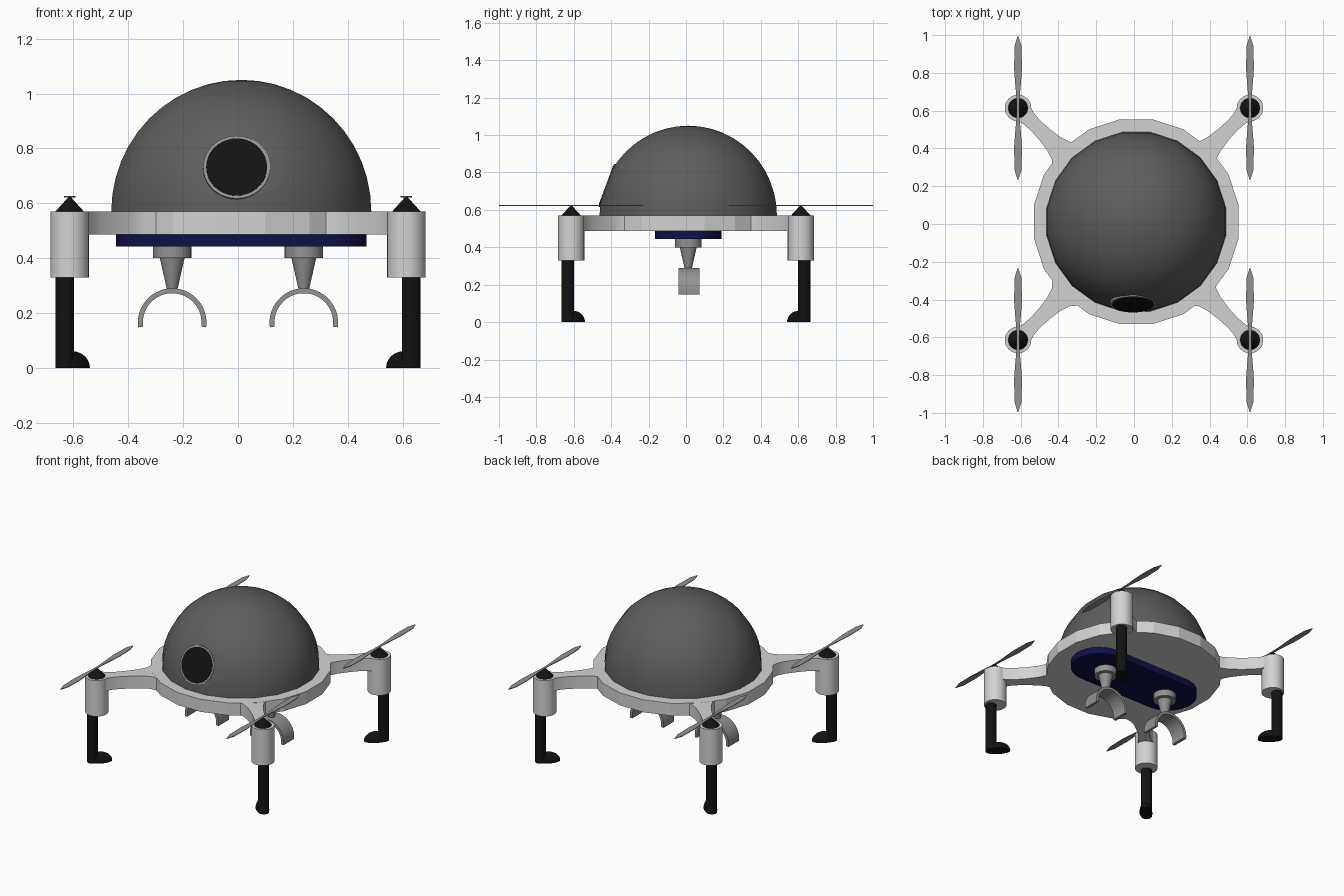
import bpy
import bmesh
import math
from mathutils import Matrix, Vector

old = bpy.data.objects.get("Cube")
if old:
    bpy.data.objects.remove(old, do_unlink=True)


def material(name, r, g, b):
    m = bpy.data.materials.new(name)
    m.use_nodes = True
    m.diffuse_color = (r, g, b, 1)
    m.node_tree.nodes["Principled BSDF"].inputs["Base Color"].default_value = (r, g, b, 1)
    return m


LIGHT = material("light grey", 0.65, 0.65, 0.65)
MID = material("mid grey", 0.29, 0.29, 0.29)
DARK = material("dark grey", 0.11, 0.11, 0.11)
BLACK = material("black", 0.006, 0.006, 0.006)
NAVY = material("navy blue", 0.005, 0.005, 0.065)


def finish(bm, name, mat, smooth=True):
    bmesh.ops.recalc_face_normals(bm, faces=bm.faces)
    mesh = bpy.data.meshes.new(name)
    bm.to_mesh(mesh)
    bm.free()
    mesh.materials.append(mat)
    ob = bpy.data.objects.new(name, mesh)
    bpy.context.collection.objects.link(ob)
    if smooth:
        bpy.ops.object.select_all(action="DESELECT")
        ob.select_set(True)
        bpy.context.view_layer.objects.active = ob
        bpy.ops.object.shade_smooth_by_angle(angle=math.radians(35))
    return ob


def cone(name, mat, x, y, z0, z1, r0, r1, sides=32, smooth=True, turn=0.0):
    bm = bmesh.new()
    place = Matrix.Translation((x, y, (z0 + z1) / 2)) @ Matrix.Rotation(turn, 4, "Z")
    bmesh.ops.create_cone(bm, cap_ends=True, segments=sides, radius1=r0,
                          radius2=r1, depth=z1 - z0, matrix=place)
    return finish(bm, name, mat, smooth)


def prism(name, mat, outline, low, high, place=Matrix(), smooth=True):
    """Extrude a flat outline from low to high, then place it."""
    bm = bmesh.new()
    face = bm.faces.new([bm.verts.new((x, y, low)) for x, y in outline])
    top = bmesh.ops.extrude_face_region(bm, geom=[face])["geom"]
    bmesh.ops.translate(bm, vec=(0, 0, high - low),
                        verts=[v for v in top if isinstance(v, bmesh.types.BMVert)])
    bm.transform(place)
    return finish(bm, name, mat, smooth)


def arc(cx, cy, r, start, end, steps):
    angles = [math.radians(start + (end - start) * i / steps) for i in range(steps + 1)]
    return [(cx + r * math.cos(a), cy + r * math.sin(a)) for a in angles]


def both_sides(half):
    return half + [(x, -y) for x, y in reversed(half) if y]


C = 0.012            # centre offset of the body
DECK_LOW, DECK_TOP = 0.487, 0.57
SIDES = 20
HALF_STEP = math.pi / SIDES

# Deck under the dome
cone("deck", LIGHT, C, C, DECK_LOW, DECK_TOP, 0.549, 0.549, SIDES, False, HALF_STEP)

# Dome, cut flat where the port sits
port_dir = Vector((0, -0.938, 0.347)).normalized()
dome_mid = Vector((C, C, DECK_TOP))
bm = bmesh.new()
bmesh.ops.create_uvsphere(bm, u_segments=SIDES, v_segments=24, radius=0.48,
                          matrix=Matrix.Translation(dome_mid) @ Matrix.Rotation(HALF_STEP, 4, "Z"))
for point, normal in ((dome_mid, Vector((0, 0, -1))),
                      (dome_mid + port_dir * 0.463, port_dir)):
    cut = bmesh.ops.bisect_plane(bm, geom=bm.verts[:] + bm.edges[:] + bm.faces[:],
                                 plane_co=point, plane_no=normal, clear_outer=True)
    rim = [e for e in cut["geom_cut"] if isinstance(e, bmesh.types.BMEdge)]
    bmesh.ops.holes_fill(bm, edges=rim)
finish(bm, "dome", DARK)

# Port: pale rim with a black lens
port_place = (Matrix.Translation((-0.005, C, DECK_TOP))
              @ port_dir.to_track_quat("Z", "Y").to_matrix().to_4x4())
prism("port_rim", MID, arc(0, 0, 0.122, 0, 350, 35), 0.43, 0.467, port_place)
prism("port_lens", BLACK, arc(0, 0, 0.111, 0, 350, 35), 0.462, 0.469, port_place)

# Belly plate with round ends
ends = arc(0.279, 0, 0.178, -90, 90, 16) + arc(-0.279, 0, 0.178, 90, 270, 16)
prism("belly_plate", NAVY, ends, 0.443, DECK_LOW, Matrix.Translation((C, C, 0)))

# Two grippers
claw = arc(0, 0, 0.125, -8, 188, 28) + arc(0, 0, 0.107, 188, -8, 28)
for side, x in (("right", -0.24), ("left", 0.24)):
    cone(side + "_gripper_base", MID, x, C, 0.4, 0.443, 0.07, 0.07)
    cone(side + "_gripper_neck", MID, x, C, 0.28, 0.4, 0.018, 0.045)
    prism(side + "_gripper_claw", MID, claw, -0.056, 0.056,
          Matrix.Translation((x, 0.016, 0.165)) @ Matrix.Rotation(math.pi / 2, 4, "X"))

# Four corners: arm, pod, rotor, leg and foot
arm = both_sides([(0.45, 0.13), (0.51, 0.1), (0.55, 0.066), (0.6, 0.05),
                  (0.67, 0.04), (0.74, 0.036), (0.79, 0.04), (0.85, 0.06)])
half_blade = [(0, 0.007), (0.06, 0.009), (0.14, 0.016), (0.21, 0.021),
              (0.33, 0.018), (0.385, 0)]
blade = both_sides([(-x, w) for x, w in reversed(half_blade[1:])] + half_blade)
POD, LEG, FOOT = 0.614, 0.632, 0.602

for sx, side in ((-1, "right"), (1, "left")):
    for sy, end in ((-1, "front"), (1, "back")):
        name = end + "_" + side + "_"
        x, y = sx * POD, sy * POD
        turn = Matrix.Rotation(math.atan2(sy, sx), 4, "Z")
        prism(name + "arm", LIGHT, arm, DECK_LOW, DECK_TOP - 0.0005, turn)
        cone(name + "pod", LIGHT, x, y, 0.33, DECK_TOP, 0.07, 0.07)
        cone(name + "rotor_hub", BLACK, x, y, DECK_TOP, 0.625, 0.052, 0.002)
        prism(name + "rotor_blade", MID, blade, 0.622, 0.626,
              Matrix.Translation((x, y, 0)) @ Matrix.Rotation(math.pi / 2, 4, "Z"))
        cone(name + "leg", BLACK, sx * LEG, sy * LEG, 0, 0.335, 0.034, 0.034, 24)

        # Foot: a half ellipsoid pointing inwards
        bm = bmesh.new()
        bmesh.ops.create_uvsphere(bm, u_segments=24, v_segments=16, radius=1)
        cut = bmesh.ops.bisect_plane(bm, geom=bm.verts[:] + bm.edges[:] + bm.faces[:],
                                     plane_co=(0, 0, 0), plane_no=(0, 0, -1), clear_outer=True)
        bmesh.ops.holes_fill(bm, edges=[e for e in bm.edges if e.is_boundary])
        bm.transform(Matrix.Translation((sx * FOOT, sy * FOOT, 0)) @ turn
                     @ Matrix.Diagonal((0.078, 0.04, 0.06, 1)))
        finish(bm, name + "foot", BLACK)
